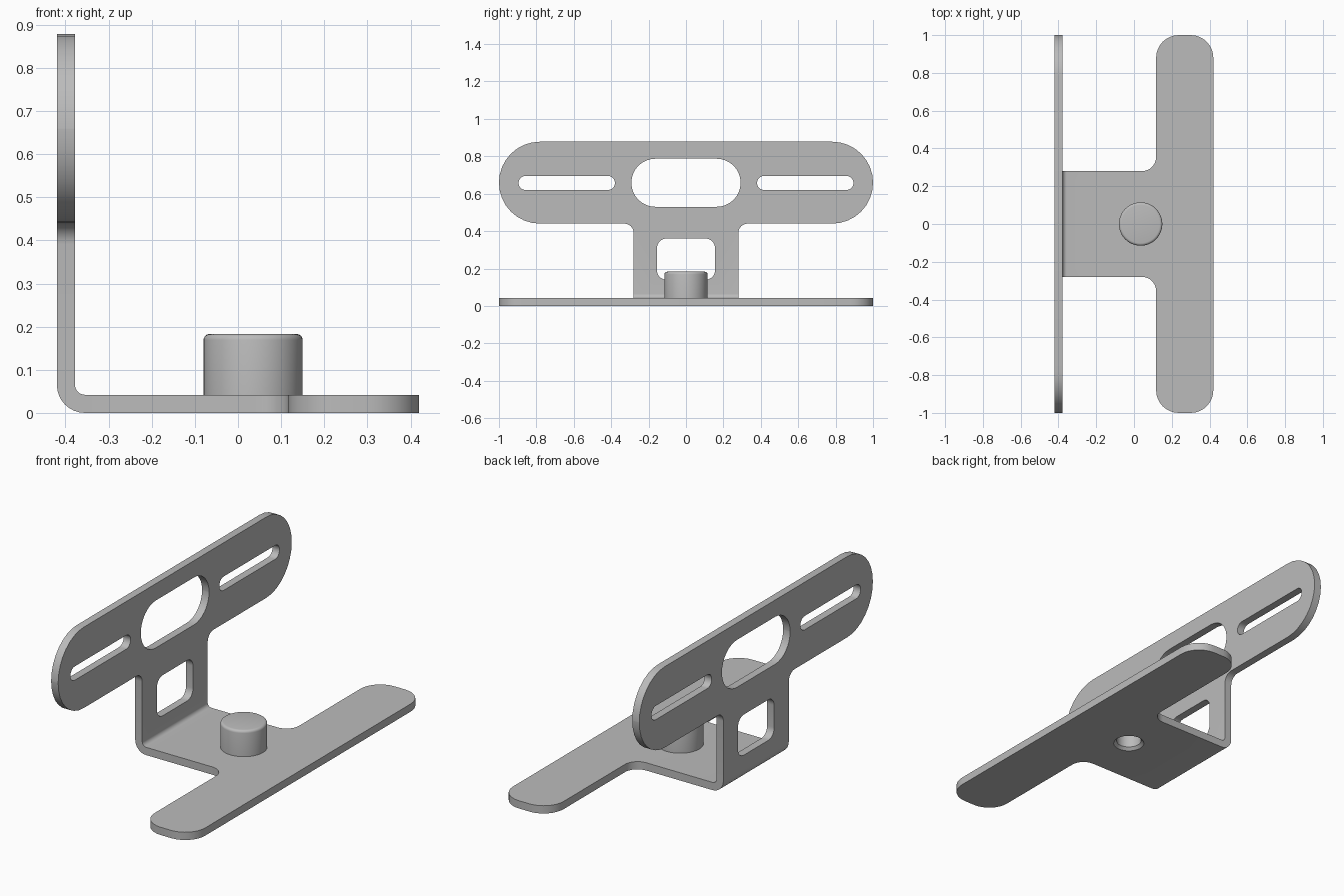
import bpy, bmesh
from math import sin, cos, pi, radians
from mathutils import Vector

cube = bpy.data.objects.get("Cube")
if cube:
    bpy.data.objects.remove(cube)

T = 0.042                  # sheet thickness
X0 = -0.42                 # outer face of the upright
BEND = 0.065               # outer bend radius
NECK = 0.28                # half width of the neck
BOSS_X, BOSS_R, HOLE_R = 0.035, 0.115, 0.063
SEG = 48


def rounded(corners, steps=8):
    """2D outline from (u, v, radius) corners, convex or concave."""
    pts = []
    n = len(corners)
    for i, (u, v, r) in enumerate(corners):
        p = Vector((u, v))
        if r == 0:
            pts.append(p)
            continue
        a = (Vector(corners[i - 1][:2]) - p).normalized()
        b = (Vector(corners[(i + 1) % n][:2]) - p).normalized()
        half = a.angle(b) / 2
        dist = r / sin(half) * cos(half)
        centre = p + (a + b).normalized() * r / sin(half)
        start, end = p + a * dist - centre, p + b * dist - centre
        full = start.angle(end)
        for k in range(steps + 1):
            t = k / steps
            pts.append(centre + (start * sin((1 - t) * full) + end * sin(t * full)) / sin(full))
    return pts


def slot(u0, u1, v0, v1, r):
    return rounded([(u0, v0, r), (u1, v0, r), (u1, v1, r), (u0, v1, r)])


def circle(cx, r):
    return [Vector((cx + r * cos(2 * pi * k / SEG), r * sin(2 * pi * k / SEG))) for k in range(SEG)]


def ring(bm, pts, place):
    verts = []
    for p in pts:
        co = Vector(place(p))
        if not verts or (co - verts[-1].co).length > 1e-4:
            verts.append(bm.verts.new(co))
    if (verts[0].co - verts[-1].co).length < 1e-4:
        bm.verts.remove(verts.pop())
    return verts


def fill(bm, rings):
    edges = []
    for r in rings:
        for i in range(len(r)):
            edges.append(bm.edges.get((r[i - 1], r[i])) or bm.edges.new((r[i - 1], r[i])))
    bmesh.ops.triangle_fill(bm, edges=edges, use_beauty=True)


def wall(bm, a, b, is_joint=lambda co: False):
    for i in range(len(a)):
        if not (is_joint(a[i - 1].co) and is_joint(a[i].co)):
            bm.faces.new((a[i - 1], a[i], b[i], b[i - 1]))


bm = bmesh.new()

# Upright plate with window, oval opening and two slots
head = [(-NECK, BEND, 0), (NECK, BEND, 0), (NECK, 0.44, 0.05), (1, 0.44, 0.2185),
        (1, 0.878, 0.2185), (-1, 0.878, 0.2185), (-1, 0.44, 0.2185), (-NECK, 0.44, 0.05)]
outlines = [rounded(head), slot(-0.155, 0.155, 0.14, 0.36, 0.05),
            slot(-0.292, 0.292, 0.53, 0.787, 0.128)]
outlines += [slot(s, s + 0.515, 0.62, 0.695, 0.037) for s in (0.38, -0.895)]
sides = [[ring(bm, o, lambda p, x=x: (x, p.x, p.y)) for o in outlines] for x in (X0, X0 + T)]
for side in sides:
    fill(bm, side)
for a, b in zip(*sides):
    wall(bm, a, b, lambda co: abs(co.z - BEND) < 1e-4)

# T-shaped base plate, drilled below and open under the boss
JOINT_X = X0 + BEND
foot = [(JOINT_X, -NECK, 0), (0.117, -NECK, 0.075), (0.117, -1, 0.12), (0.42, -1, 0.12),
        (0.42, 1, 0.12), (0.117, 1, 0.12), (0.117, NECK, 0.075), (JOINT_X, NECK, 0)]
edge = rounded(foot)
plates = []
for z, hole in ((0, HOLE_R + 0.015), (T, BOSS_R)):
    outer, inner = [ring(bm, o, lambda p, z=z: (p.x, p.y, z)) for o in (edge, circle(BOSS_X, hole))]
    fill(bm, [outer, inner])
    plates.append(outer)
wall(bm, *plates, lambda co: abs(co.x - JOINT_X) < 1e-4)

# Bend between the two plates
rows = []
for k in range(9):
    t = pi / 2 * k / 8
    row = []
    for r, y in ((BEND, -NECK), (BEND, NECK), (BEND - T, NECK), (BEND - T, -NECK)):
        row.append(bm.verts.new((JOINT_X - r * cos(t), y, BEND - r * sin(t))))
    rows.append(row)
for a, b in zip(rows, rows[1:]):
    wall(bm, a, b)

# Boss with a rounded rim, and a countersunk blind hole beneath
TOP, RIM = 0.183, 0.014
rim = [(BOSS_R - RIM + RIM * cos(a), TOP - RIM + RIM * sin(a)) for a in (pi / 8 * k for k in range(5))]
bore = [(HOLE_R + 0.015, 0), (HOLE_R, 0.015), (HOLE_R, 0.145)]
for profile in ([(BOSS_R, T)] + rim, bore):
    loops = [ring(bm, circle(BOSS_X, r), lambda p, z=z: (p.x, p.y, z)) for r, z in profile]
    for a, b in zip(loops, loops[1:]):
        wall(bm, a, b)
    bm.faces.new(loops[-1])

# Weld into one solid
bmesh.ops.remove_doubles(bm, verts=bm.verts[:], dist=1e-4)
bmesh.ops.recalc_face_normals(bm, faces=bm.faces[:])
mesh = bpy.data.meshes.new("mounting_bracket")
bm.to_mesh(mesh)
bm.free()
bracket = bpy.data.objects.new("mounting_bracket", mesh)
bpy.context.collection.objects.link(bracket)

# Plain grey metal
mat = bpy.data.materials.new("grey_metal")
mat.use_nodes = True
GREY = (0.5, 0.5, 0.5, 1)
mat.diffuse_color = GREY
mat.node_tree.nodes["Principled BSDF"].inputs["Base Color"].default_value = GREY
mesh.materials.append(mat)

bpy.ops.object.select_all(action="DESELECT")
bracket.select_set(True)
bpy.context.view_layer.objects.active = bracket
bpy.ops.object.shade_smooth_by_angle(angle=radians(30))
